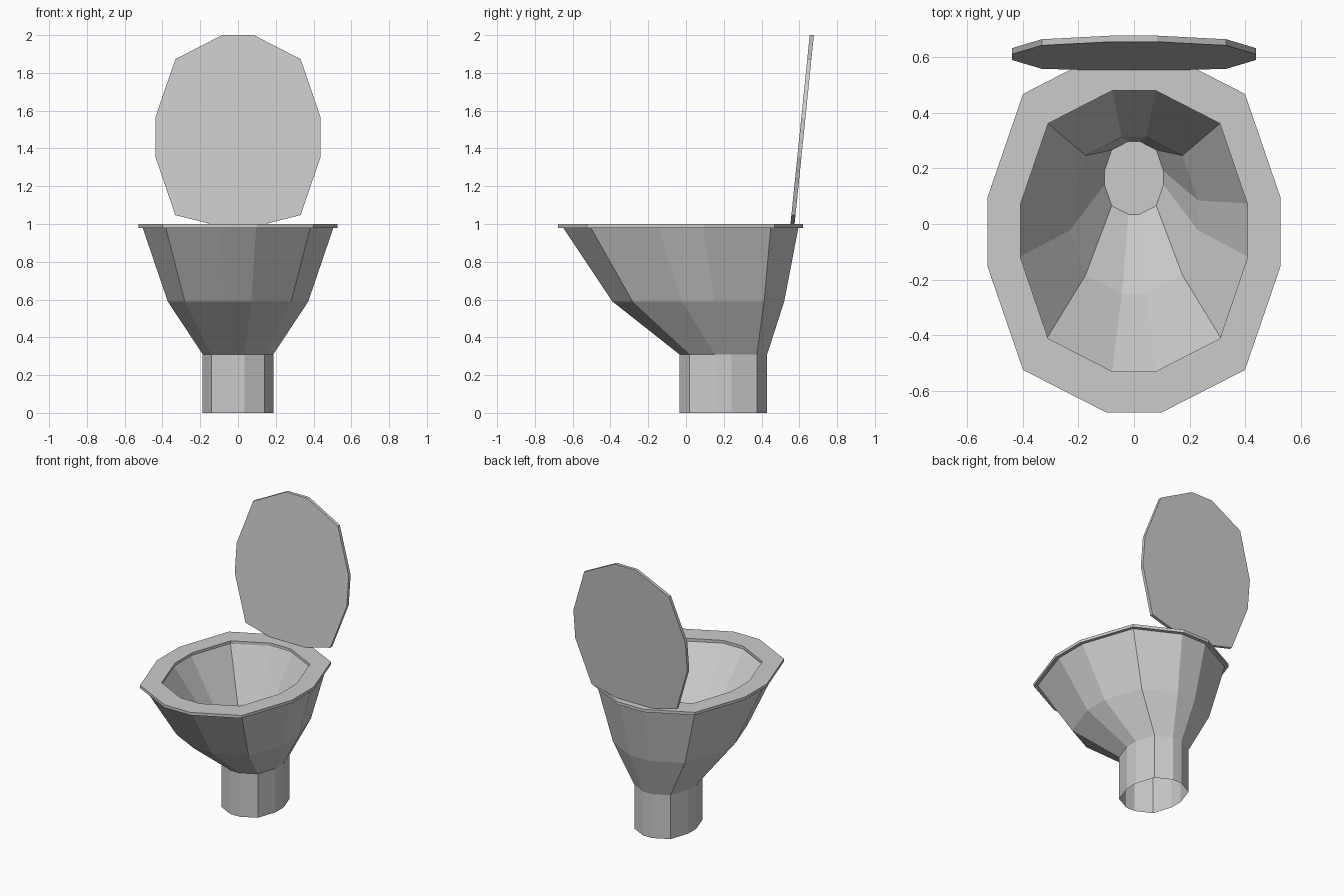
import bpy

if "Cube" in bpy.data.objects:
    bpy.data.objects.remove(bpy.data.objects["Cube"])

# Unit outline shared by every part: twelve corners, narrow flats on the axes
QUARTER = [(1.0, 0.19), (0.757, 0.765), (0.19, 1.0)]
UNIT = (QUARTER
        + [(-x, y) for x, y in reversed(QUARTER)]
        + [(-x, -y) for x, y in QUARTER]
        + [(x, -y) for x, y in reversed(QUARTER)])
N = len(UNIT)


def ring(rx, y_front, y_back, z):
    cy, ry = (y_front + y_back) / 2, (y_back - y_front) / 2
    return [(x * rx, cy + y * ry, z) for x, y in UNIT]


def loft(name, rings, cap_start=False, cap_end=False, closed=False):
    """Bridge successive twelve-sided rings with flat quads."""
    verts = [v for r in rings for v in r]
    faces = []
    count = len(rings)
    for k in range(count if closed else count - 1):
        a, b = k * N, (k + 1) % count * N
        for i in range(N):
            j = (i + 1) % N
            faces.append((a + i, a + j, b + j, b + i))
    if cap_start:
        faces.append(tuple(reversed(range(N))))
    if cap_end:
        faces.append(tuple(range((count - 1) * N, count * N)))
    mesh = bpy.data.meshes.new(name)
    mesh.from_pydata(verts, [], faces)
    mesh.update()
    obj = bpy.data.objects.new(name, mesh)
    bpy.context.collection.objects.link(obj)
    return obj


# Pedestal and bowl: open foot, flared outside, rim, then the hollow inside
loft("bowl", [
    ring(0.187, -0.035, 0.43, 0.0),
    ring(0.187, -0.035, 0.43, 0.31),
    ring(0.372, -0.39, 0.52, 0.59),
    ring(0.505, -0.65, 0.595, 0.98),
    ring(0.42, -0.54, 0.49, 0.98),
    ring(0.23, -0.25, 0.312, 0.63),
    ring(0.106, 0.035, 0.297, 0.37),
], cap_end=True)

# Seat: flat ring resting on the rim
loft("seat", [
    ring(0.527, -0.677, 0.62, 0.98),
    ring(0.527, -0.677, 0.62, 1.0),
    ring(0.408, -0.53, 0.48, 1.0),
    ring(0.408, -0.53, 0.48, 0.98),
], closed=True)


# Lid: raised, leaning back slightly, with a blunter hinge end
def lid_ring(y0):
    points = []
    for x, y in UNIT:
        z = 1.46 + y * 0.54
        half = x * 0.438
        if y == -1.0:
            z, half = 0.99, x * 0.55
        points.append((half, y0 + (z - 1) * 0.102, z))
    return points


loft("lid", [lid_ring(0.553), lid_ring(0.575)], cap_start=True, cap_end=True)
bpy.data.objects["lid"].data.flip_normals()
